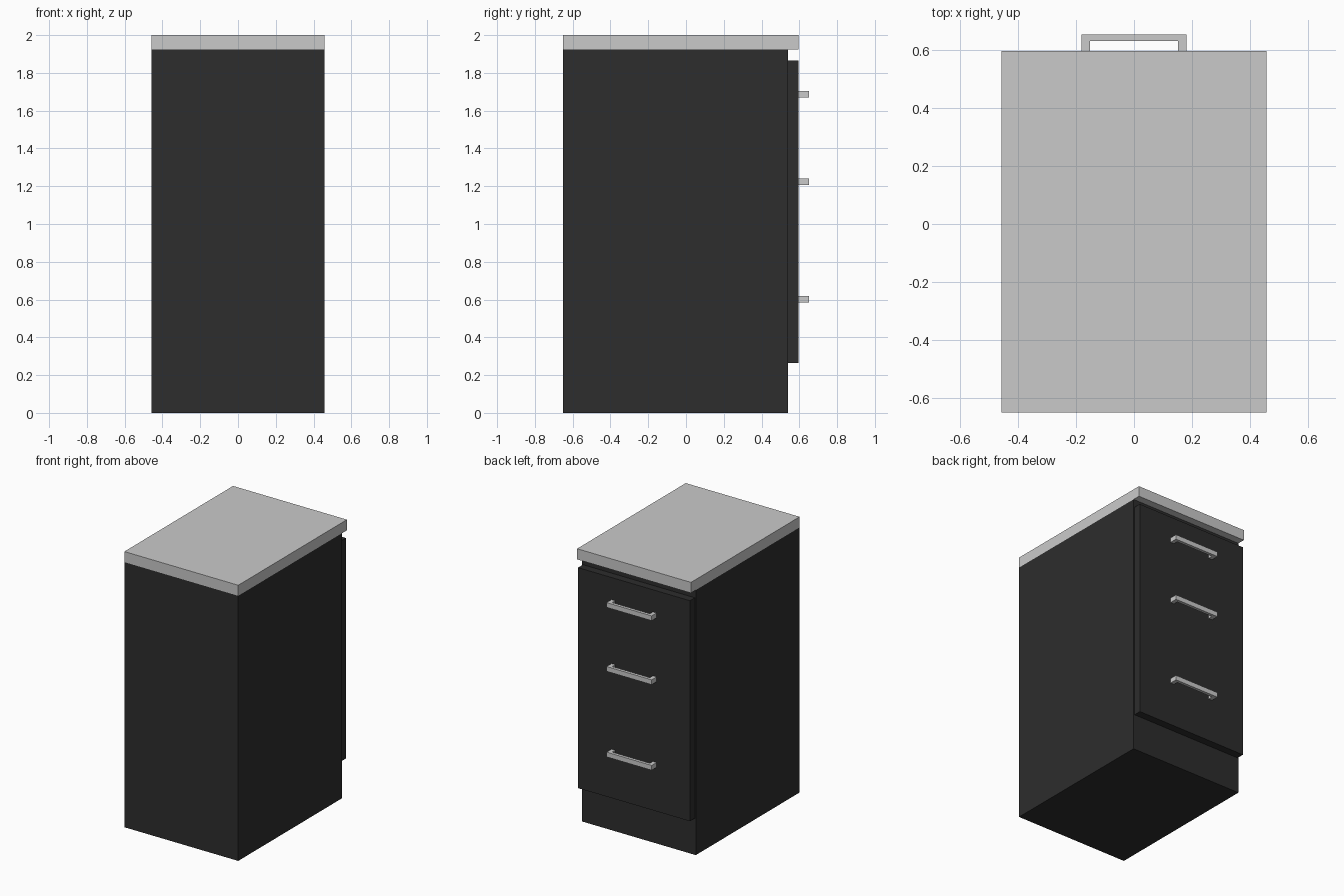
import bpy, bmesh

if "Cube" in bpy.data.objects:
    bpy.data.objects.remove(bpy.data.objects["Cube"])


def material(name, rgb):
    m = bpy.data.materials.new(name)
    m.diffuse_color = (*rgb, 1.0)
    m.use_nodes = True
    m.node_tree.nodes["Principled BSDF"].inputs["Base Color"].default_value = m.diffuse_color
    return m


dark = material("charcoal", (0.026, 0.026, 0.026))
grey = material("light_grey", (0.59, 0.59, 0.59))


def add_object(name, bm, mat):
    bmesh.ops.recalc_face_normals(bm, faces=bm.faces)
    me = bpy.data.meshes.new(name)
    bm.to_mesh(me)
    bm.free()
    me.materials.append(mat)
    ob = bpy.data.objects.new(name, me)
    bpy.context.collection.objects.link(ob)
    return ob


def box(name, half_x, y, z, mat):
    bm = bmesh.new()
    bmesh.ops.create_cube(bm, size=1)
    for v in bm.verts:
        v.co = (v.co.x * 2 * half_x, y[v.co.y > 0], z[v.co.z > 0])
    return add_object(name, bm, mat)


def handle(name, z, height):
    # flat U-shaped outline extruded upwards
    outline = [(-0.181, 0.596), (-0.181, 0.652), (0.181, 0.652), (0.181, 0.596),
               (0.151, 0.596), (0.151, 0.63), (-0.151, 0.63), (-0.151, 0.596)]
    bm = bmesh.new()
    face = bm.faces.new([bm.verts.new((x, y, z - height / 2)) for x, y in outline])
    res = bmesh.ops.extrude_face_region(bm, geom=[face])
    top = [g for g in res["geom"] if isinstance(g, bmesh.types.BMVert)]
    bmesh.ops.translate(bm, verts=top, vec=(0, 0, height))
    return add_object(name, bm, grey)


# carcass, worktop and drawer front
box("cabinet_body", 0.457, (-0.65, 0.54), (0.0, 1.923), dark)
box("worktop", 0.457, (-0.65, 0.596), (1.923, 2.0), grey)
box("drawer_front", 0.449, (0.54, 0.596), (0.265, 1.865), dark)

# three pull handles
for label, z in (("top", 1.687), ("middle", 1.223), ("bottom", 0.602)):
    handle(label + "_drawer_handle", z, 0.035)
